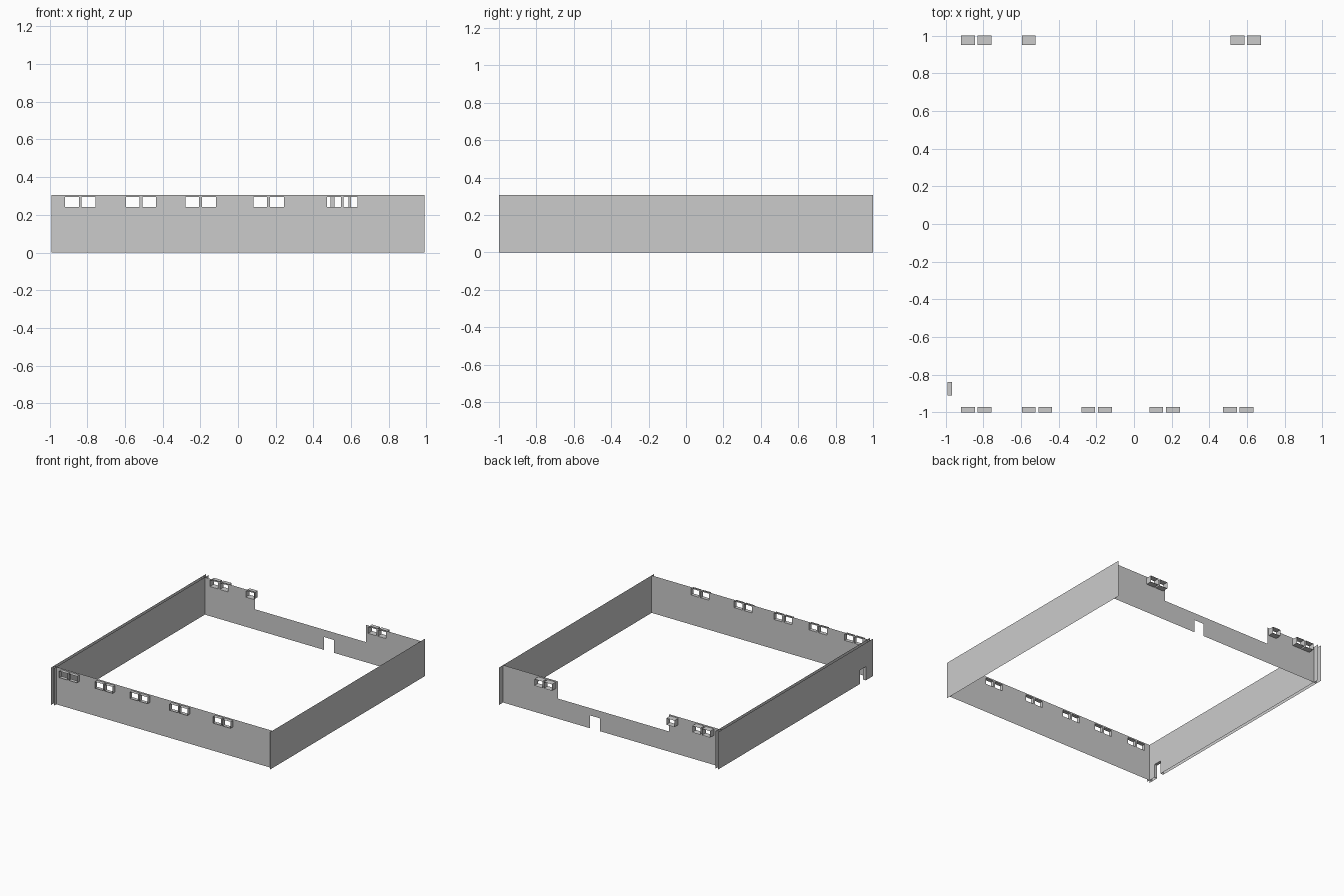
import bpy

if "Cube" in bpy.data.objects:
    bpy.data.objects.remove(bpy.data.objects["Cube"])

H = 0.306              # wall height
X = 0.99               # half width
FRONT, BACK = -0.97, 0.95
INNER = -0.965         # inner skin of the double left wall
WZ = (0.242, 0.295)    # window sill and head
WW = 0.073             # window width


def make(name, verts, faces):
    me = bpy.data.meshes.new(name)
    me.from_pydata(verts, [], faces)
    me.update()
    ob = bpy.data.objects.new(name, me)
    bpy.context.collection.objects.link(ob)
    return ob


def sheet(name, place, u0, u1, holes=()):
    """Thin wall in (u, z), with rectangular holes (ua, ub, za, zb)."""
    us = sorted({u0, u1, *(h[0] for h in holes), *(h[1] for h in holes)})
    zs = sorted({0, H, *(h[2] for h in holes), *(h[3] for h in holes)})
    verts = [place(u, z) for z in zs for u in us]
    n = len(us)
    faces = []
    for j in range(len(zs) - 1):
        for i in range(n - 1):
            cu, cz = (us[i] + us[i + 1]) / 2, (zs[j] + zs[j + 1]) / 2
            if not any(a < cu < b and c < cz < d for a, b, c, d in holes):
                k = j * n + i
                faces.append((k, k + 1, k + n + 1, k + n))
    return make(name, verts, faces)


def reveal(name, hole, place_a, place_b, closed=True):
    """Lining of an opening, running between two planes."""
    a, b, c, d = hole
    ring = [(a, c), (a, d), (b, d), (b, c)]
    verts = [place_a(*p) for p in ring] + [place_b(*p) for p in ring]
    count = 4 if closed else 3
    return make(name, verts, [(i, (i + 1) % 4, (i + 1) % 4 + 4, i + 4)
                              for i in range(count)])


def at_y(y):
    return lambda u, z: (u, y, z)


def at_x(x):
    return lambda u, z: (x, u, z)


def windows(starts):
    return [(x, x + WW, *WZ) for x in starts]


# front wall with five pairs of windows
pairs = (-0.918, -0.595, -0.279, 0.082, 0.473)
front_windows = windows([p + o for p in pairs for o in (0, 0.088)])
sheet("front_wall", at_y(FRONT), -X, X, front_windows)
for h in front_windows:
    reveal("front_window_frame", h, at_y(FRONT), at_y(-1))

# back wall with windows, a wide low section and a doorway
back_windows = windows((-0.918, -0.830, -0.595, 0.513, 0.600))
back_gaps = [(-0.512, 0.492, 0.165, H), (0.115, 0.205, 0, 0.105)]
sheet("back_wall", at_y(BACK), -X, X, back_windows + back_gaps)
for h in back_windows:
    reveal("back_window_frame", h, at_y(BACK), at_y(1))

# plain right wall
sheet("right_wall", at_x(X), -1, 1)

# double left wall with a lined doorway
door = (-0.91, -0.838, 0, 0.112)
sheet("left_wall_outer", at_x(-X), -1, 1, [door])
sheet("left_wall_inner", at_x(INNER), -1, 1, [door])
reveal("left_door_frame", door, at_x(-X), at_x(INNER), closed=False)
